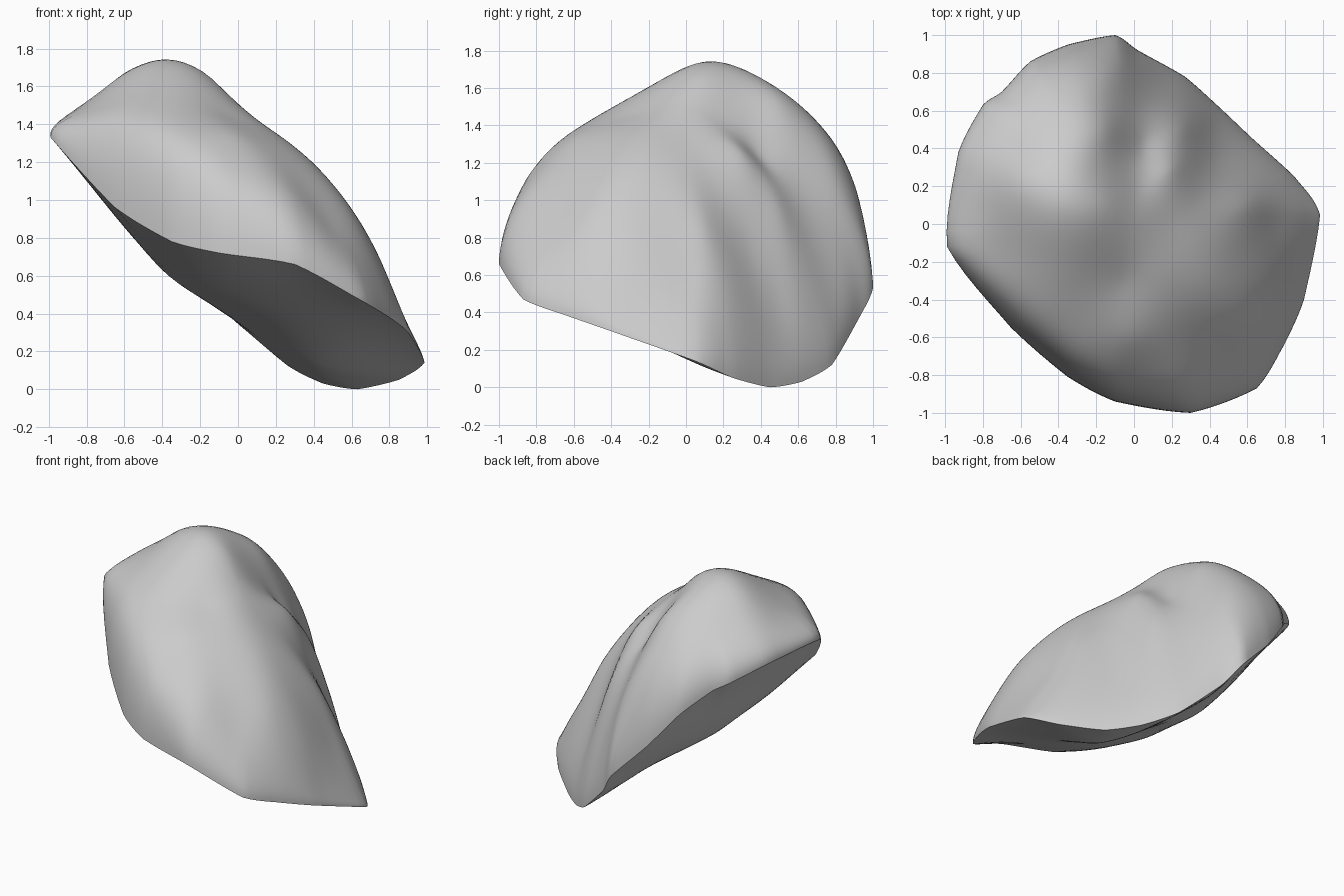
import bpy, bmesh, math
from mathutils import Vector

if "Cube" in bpy.data.objects:
    bpy.data.objects.remove(bpy.data.objects["Cube"])

# Rim of the slab: x, y, z counter-clockwise
RIM = [(-.99, -.12, 1.34), (-.65, -.55, .97), (-.35, -.81, .79), (-.1, -.94, .73),
       (.3, -1, .67), (.65, -.87, .48), (.8, -.63, .39), (.9, -.4, .31),
       (.985, .05, .15), (.85, .25, .06), (.63, .45, .01), (.45, .62, .04),
       (.27, .78, .13), (.02, .92, .37), (-.1, 1, .54), (-.35, .95, .8),
       (-.55, .86, 1.05), (-.7, .7, 1.2), (-.8, .63, 1.26), (-.93, .38, 1.34)]
# Gently bulging underside
UNDER = [(0, 0, .43), (-.4, .2, .64), (.4, .1, .15), (0, .5, .36), (.2, -.5, .48),
         (-.4, -.3, .68), (-.4, .6, .74), (-.7, .2, 1.02)]
# Heights of the dome, grooves and ridges on the upper side
UPPER = [(-.4, .1, 1.75), (-.4, -.3, 1.56), (-.6, .2, 1.68), (-.8, .1, 1.53), (-.75, -.15, 1.5), (-.4, .5, 1.6),
         (-.65, .45, 1.55), (-.4, .75, 1.4), (-.15, .1, 1.66), (-.15, .5, 1.5), (-.12, .8, 1.17),
         (.02, .2, 1.43), (.05, .4, 1.24), (.02, .6, 1.12), (.2, .3, 1.25), (.2, 0, 1.34),
         (.25, .5, .95), (-.05, -.3, 1.46), (.15, -.25, 1.39), (-.3, -.55, 1.42), (0, -.6, 1.34),
         (.3, -.6, 1.15), (0, -.8, 1.2), (.3, -.82, 1.04), (.4, -.3, 1.2), (.36, .15, 1.1),
         (.42, .35, .75), (.42, .5, .52), (.6, .1, .84), (.55, -.2, 1.02), (.65, .3, .48),
         (.6, -.5, .93), (.75, -.3, .72), (.75, 0, .6), (.88, .08, .37), (.88, -.3, .45),
         (.5, -.72, .88), (.15, .8, .6)]


def kernel(dx, dy):
    r2 = dx * dx + dy * dy
    return r2 * math.log(r2) if r2 > 1e-12 else 0.0


def smooth_surface(pts):
    """Thin-plate surface through control points, returned as z(x, y)."""
    n = len(pts)
    rows = [[kernel(p[0] - q[0], p[1] - q[1]) for q in pts] + [1, p[0], p[1], p[2]] for p in pts]
    rows += [[f(p) for p in pts] + [0] * 4 for f in (lambda p: 1, lambda p: p[0], lambda p: p[1])]
    m = n + 3
    for c in range(m):
        k = max(range(c, m), key=lambda r: abs(rows[r][c]))
        rows[c], rows[k] = rows[k], rows[c]
        for r in range(m):
            if r != c and rows[r][c]:
                f = rows[r][c] / rows[c][c]
                rows[r] = [a - f * b for a, b in zip(rows[r], rows[c])]
    w = [rows[i][m] / rows[i][i] for i in range(m)]
    return lambda x, y: (sum(w[i] * kernel(x - p[0], y - p[1]) for i, p in enumerate(pts))
                         + w[n] + w[n + 1] * x + w[n + 2] * y)


lower = smooth_surface(RIM + UNDER)
upper = smooth_surface(UPPER)

# Outline resampled between rim points, half way between straight and curved
SUB, RINGS = 6, 30
outline = []
for i in range(len(RIM)):
    a, b, c, d = (Vector(RIM[(i + k) % len(RIM)]) for k in (-1, 0, 1, 2))
    for s in range(SUB):
        u = s / SUB
        curve = .5 * (2 * b + (c - a) * u + (2 * a - 5 * b + 4 * c - d) * u ** 2
                      + (3 * b - a - 3 * c + d) * u ** 3)
        outline.append(b.lerp(c, u).lerp(curve, .5))
N = len(outline)

bm = bmesh.new()
rim = [bm.verts.new(p) for p in outline]


def skin(height, flip):
    """Concentric rings from the shared rim to the middle."""
    prev = rim
    for k in range(1, RINGS):
        t = math.sin(math.pi / 2 * (1 - k / RINGS))
        ring = [bm.verts.new((p.x * t, p.y * t, height(p, t))) for p in outline]
        for i in range(N):
            j = (i + 1) % N
            f = [prev[i], prev[j], ring[j], ring[i]]
            bm.faces.new(f[::-1] if flip else f)
        prev = ring
    mid = bm.verts.new((0, 0, height(outline[0], 0)))
    for i in range(N):
        f = [prev[i], prev[(i + 1) % N], mid]
        bm.faces.new(f[::-1] if flip else f)


def top_height(p, t):
    z = upper(p.x * t, p.y * t)
    return p.z + max(z - p.z, .03) * math.sqrt(1 - t ** 12)


def under_height(p, t):
    edge = lower(p.x, p.y) - p.z
    return max(0, lower(p.x * t, p.y * t) - edge * t ** 4)


skin(top_height, False)
skin(under_height, True)
bmesh.ops.recalc_face_normals(bm, faces=bm.faces)

# Rest on the ground
low = min(v.co.z for v in bm.verts)
bmesh.ops.translate(bm, verts=bm.verts, vec=(0, 0, -low))

mesh = bpy.data.meshes.new("rock_slab")
bm.to_mesh(mesh)
bm.free()
rock = bpy.data.objects.new("rock_slab", mesh)
bpy.context.collection.objects.link(rock)
bpy.context.view_layer.objects.active = rock
rock.select_set(True)
bpy.ops.object.shade_smooth_by_angle(angle=math.radians(35))
